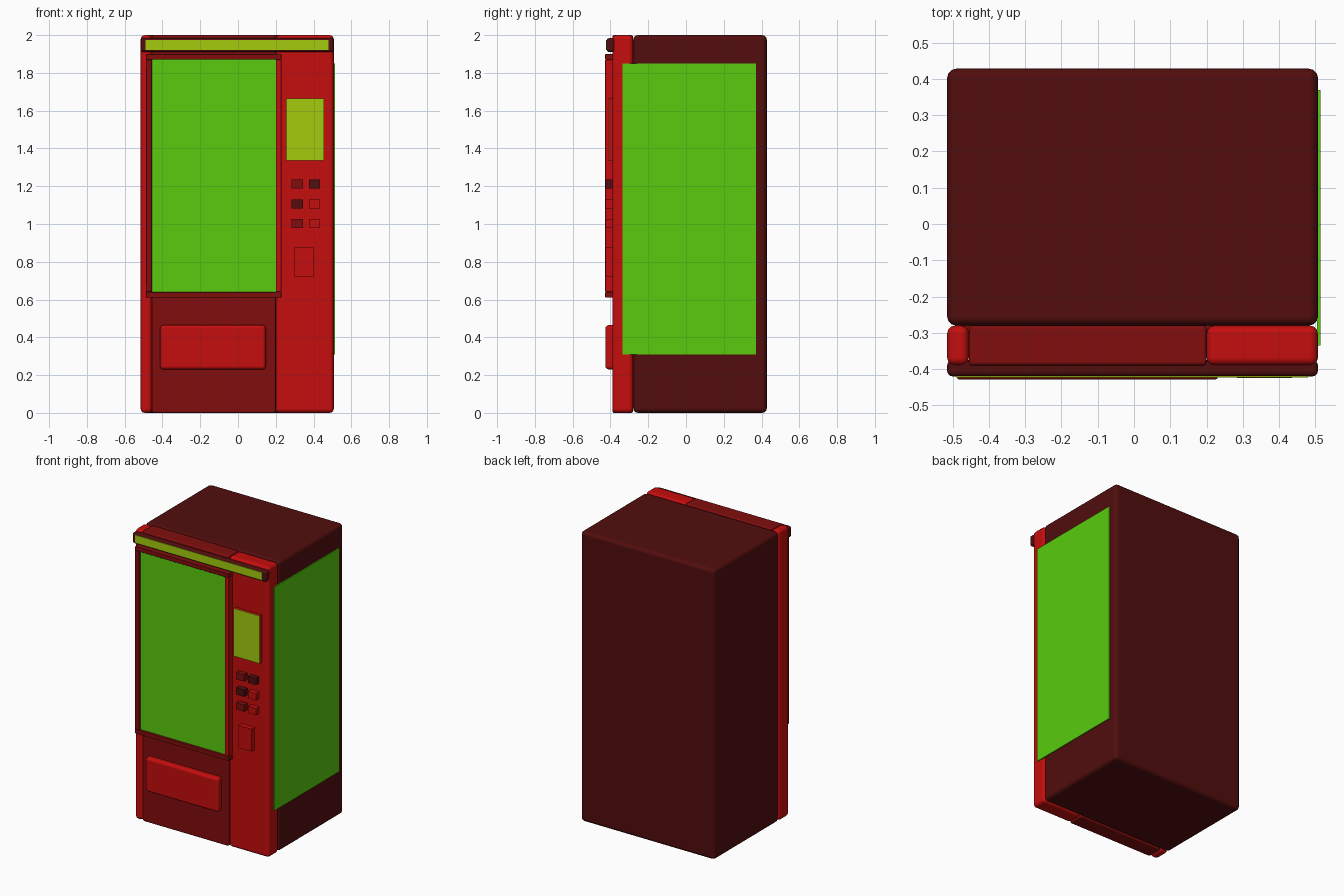
import bpy
import bmesh
from mathutils import Vector

cube = bpy.data.objects.get("Cube")
if cube:
    bpy.data.objects.remove(cube, do_unlink=True)


def material(name, r, g, b):
    m = bpy.data.materials.new(name)
    m.use_nodes = True
    m.diffuse_color = (r, g, b, 1)
    for n in m.node_tree.nodes:
        if n.type == 'BSDF_PRINCIPLED':
            n.inputs["Base Color"].default_value = (r, g, b, 1)
    return m


RED = material("bright_red", 0.56, 0.004, 0.004)
DARK = material("dark_red", 0.22, 0.004, 0.004)
MAROON = material("maroon", 0.085, 0.004, 0.004)
GREEN = material("green", 0.1, 0.6, 0.004)
YELLOW = material("yellow_green", 0.37, 0.6, 0.004)


def box(name, xs, ys, zs, mat, bevel=0.0, segments=3):
    """Box between the given bounds, with optional rounded edges."""
    lo, hi = (Vector(p) for p in zip(xs, ys, zs))
    bm = bmesh.new()
    bmesh.ops.create_cube(bm, size=1)
    for v in bm.verts:
        v.co = (lo + hi) / 2 + v.co * (hi - lo)
    mesh = bpy.data.meshes.new(name)
    bm.to_mesh(mesh)
    bm.free()
    mesh.materials.append(mat)
    ob = bpy.data.objects.new(name, mesh)
    bpy.context.collection.objects.link(ob)
    if bevel:
        mod = ob.modifiers.new("rounded_edges", 'BEVEL')
        mod.width = bevel
        mod.segments = segments
        mod.harden_normals = True
        for p in mesh.polygons:
            p.use_smooth = True
    return ob


LEFT, RIGHT = -0.515, 0.507
FRONT, SEAM = -0.39, -0.28      # panel front, joint between panels and cabinet
WIN_X, WIN_Z = (-0.455, 0.2), (0.64, 1.87)

# Cabinet and side poster
box("cabinet", (LEFT, RIGHT), (SEAM, 0.428), (0, 2), MAROON, 0.025)
box("side_poster", (0.505, 0.514), (-0.335, 0.37), (0.31, 1.85), GREEN)

# Front panels
box("edge_post", (LEFT, WIN_X[0]), (FRONT, SEAM), (0, 2), RED, 0.022)
box("door_panel", WIN_X, (FRONT, SEAM), (0, 2), DARK, 0.01)
box("control_panel", (WIN_X[1], RIGHT), (FRONT, SEAM), (0, 2), RED, 0.022)
box("panel_backing", (-0.48, 0.47), (-0.35, -0.2), (0.03, 1.97), DARK)

# Window and its frame
fy = (-0.428, FRONT + 0.005)
box("window", WIN_X, (-0.412, FRONT + 0.005), WIN_Z, GREEN)
box("frame_left", (-0.487, WIN_X[0]), fy, WIN_Z, DARK, 0.004, 2)
box("frame_right", (WIN_X[1], 0.23), fy, WIN_Z, RED, 0.004, 2)
for name, z in (("frame_bottom", (0.61, WIN_Z[0])), ("frame_top", (WIN_Z[1], 1.9))):
    box(name, (-0.487, 0.23), fy, z, DARK, 0.004, 2)

# Header light
box("header", (LEFT, RIGHT), (-0.42, -0.375), (1.91, 1.985), MAROON, 0.015)
box("header_light", (-0.49, 0.48), (-0.423, -0.415), (1.92, 1.975), YELLOW)

# Display
box("display_housing", (0.255, 0.455), (-0.409, -0.38), (1.335, 1.665), RED)
box("display_screen", (0.256, 0.454), (-0.412, -0.407), (1.336, 1.664), YELLOW)

# Buttons, two columns by three rows
rows = ((1.188, DARK, MAROON), (1.083, MAROON, RED), (0.98, DARK, RED))
for i, (z, *mats) in enumerate(rows):
    for side, x, mat in zip(("left", "right"), (0.284, 0.375), mats):
        box(f"button_{side}_{i + 1}", (x, x + 0.06), (-0.425, -0.38), (z, z + 0.047), mat)

# Coin slot and delivery hatch
box("coin_plate", (0.3, 0.4), (-0.425, -0.38), (0.72, 0.875), RED)
box("delivery_hatch", (-0.412, 0.147), (-0.427, -0.37), (0.23, 0.465), RED, 0.018)
